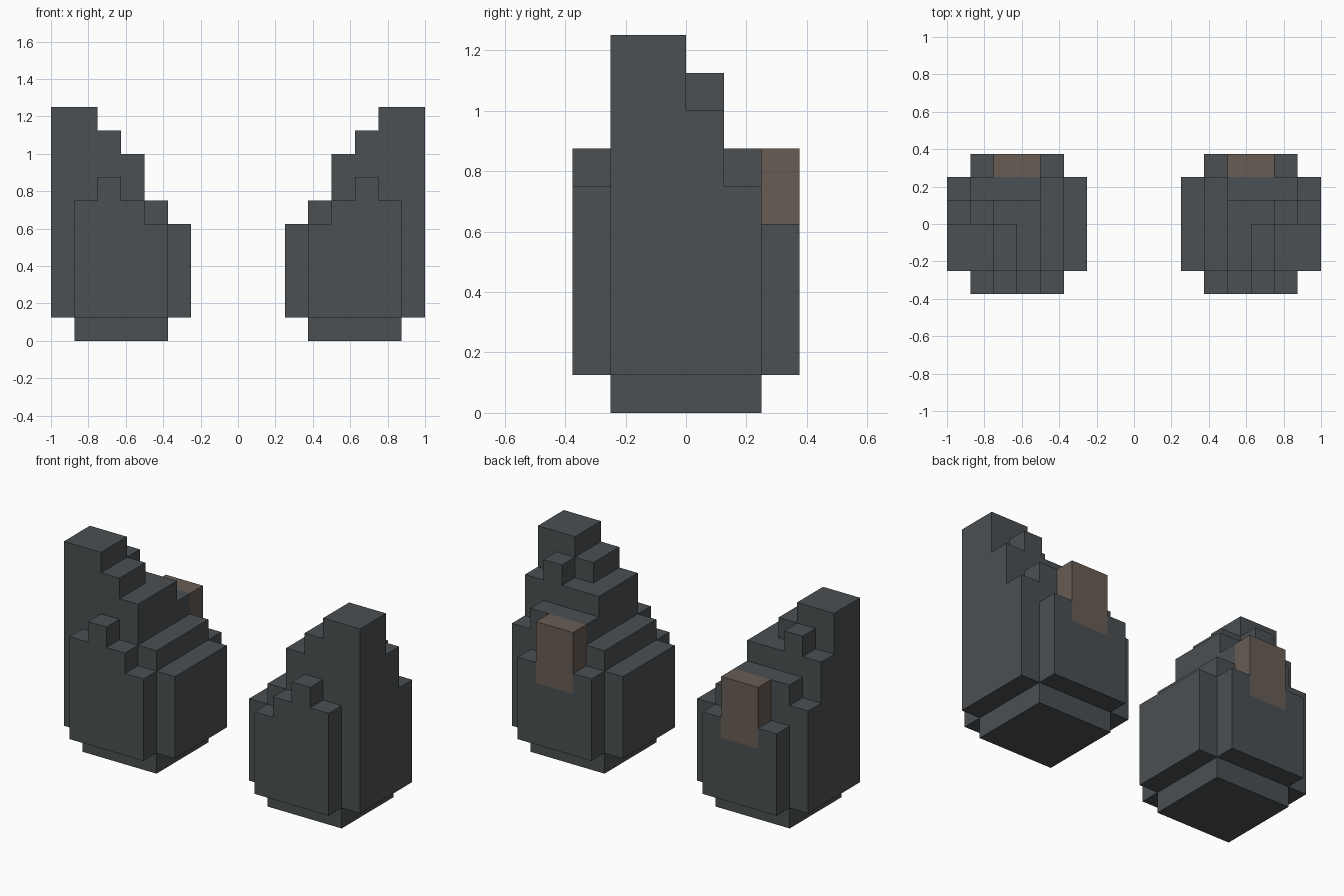
import bpy, bmesh

if "Cube" in bpy.data.objects:
    bpy.data.objects.remove(bpy.data.objects["Cube"])

U = 0.125  # size of one block

# Column heights in blocks: rows run front to back, columns inner to outer
TOPS = [
    [0, 5, 6, 7, 6, 0],
    [5, 6, 8, 9, 10, 10],
    [5, 6, 8, 9, 10, 10],
    [5, 6, 8, 8, 9, 8],
    [5, 6, 7, 7, 7, 6],
    [0, 5, 4, 4, 5, 0],
]


def material(name, rgb):
    m = bpy.data.materials.new(name)
    m.diffuse_color = (*rgb, 1)
    m.use_nodes = True
    m.node_tree.nodes["Principled BSDF"].inputs["Base Color"].default_value = m.diffuse_color
    return m


def block_shell(name, cells, side, mat):
    """Outer skin of a set of blocks, flat areas merged; side mirrors it in x."""
    bm = bmesh.new()
    for c in cells:
        for axis in range(3):
            for step in (0, 1):
                n = list(c)
                n[axis] += 1 if step else -1
                if tuple(n) in cells:
                    continue
                a, b = [i for i in range(3) if i != axis]
                corners = []
                for da, db in ((0, 0), (1, 0), (1, 1), (0, 1)):
                    p = list(c)
                    p[axis] += step
                    p[a] += da
                    p[b] += db
                    corners.append(bm.verts.new((side * (p[0] + 2) * U,
                                                 (p[1] - 3) * U, p[2] * U)))
                bm.faces.new(corners)
    bmesh.ops.remove_doubles(bm, verts=bm.verts, dist=1e-4)
    bmesh.ops.recalc_face_normals(bm, faces=bm.faces)
    bmesh.ops.dissolve_limit(bm, angle_limit=0.02, verts=bm.verts, edges=bm.edges)
    me = bpy.data.meshes.new(name)
    bm.to_mesh(me)
    bm.free()
    me.materials.append(mat)
    bpy.context.collection.objects.link(bpy.data.objects.new(name, me))


# Boot body: only the middle 4 x 4 columns reach the ground and form the sole
boot = set()
for j, row in enumerate(TOPS):
    for i, top in enumerate(row):
        bottom = 0 if 1 <= i <= 4 and 1 <= j <= 4 else 1
        boot |= {(i, j, k) for k in range(bottom, top)}

# Tab set into the back of the boot
tab = {(i, 5, k) for i in (2, 3) for k in range(4, 7)}

slate = material("slate", (0.07, 0.08, 0.084))
brown = material("brown", (0.14, 0.107, 0.09))
for label, side in (("right", 1), ("left", -1)):
    block_shell("boot_" + label, boot, side, slate)
    block_shell("heel_tab_" + label, tab, side, brown)
